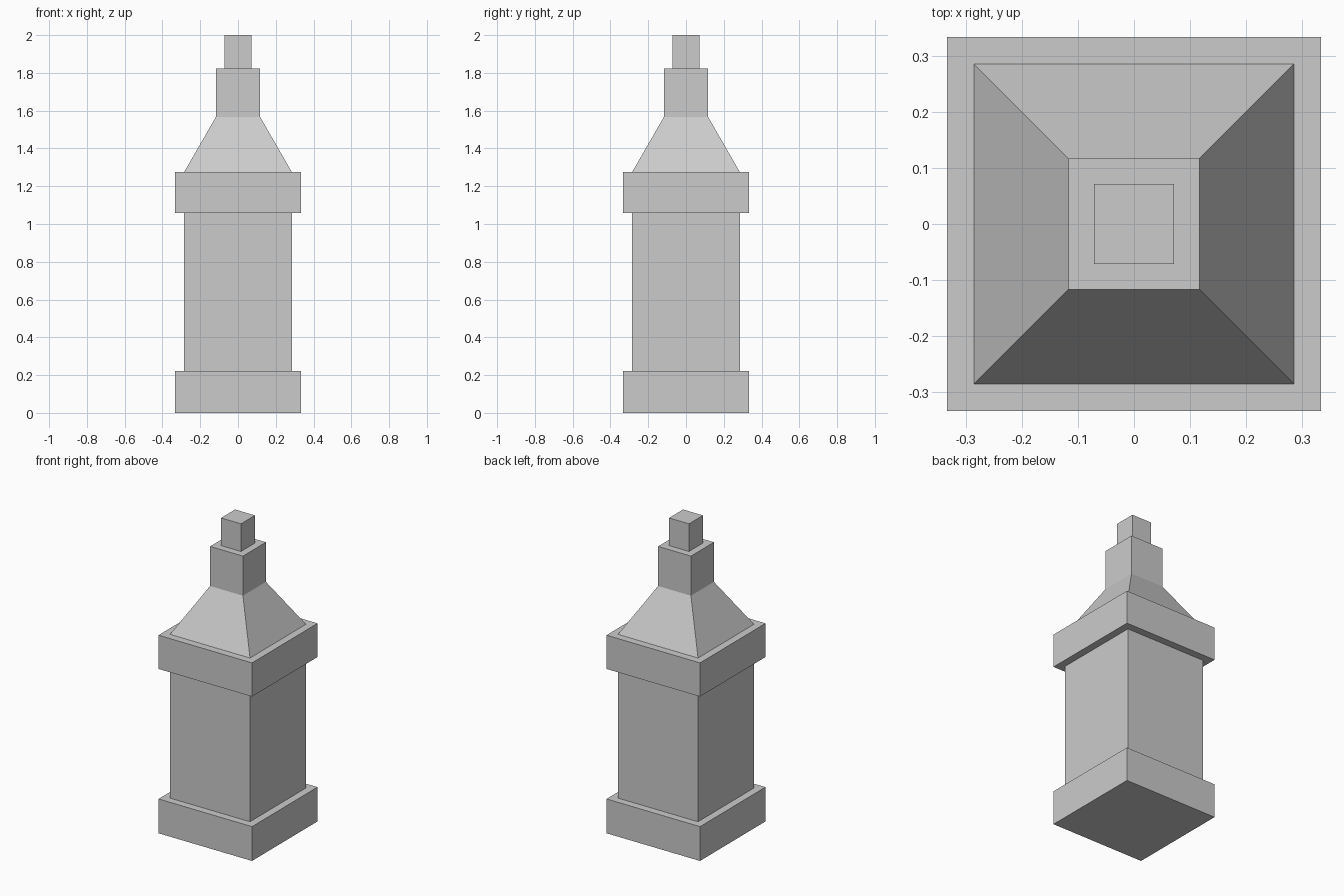
import bpy
import bmesh

if "Cube" in bpy.data.objects:
    bpy.data.objects.remove(bpy.data.objects["Cube"])


def square_part(name, profile, bottom=True, top=True):
    """Stack square rings given as (half width, height) and skin them."""
    bm = bmesh.new()
    corners = ((-1, -1), (1, -1), (1, 1), (-1, 1))
    rings = [[bm.verts.new((x * r, y * r, z)) for x, y in corners]
             for r, z in profile]
    for low, high in zip(rings, rings[1:]):
        for i in range(4):
            j = (i + 1) % 4
            bm.faces.new((low[i], low[j], high[j], high[i]))
    if bottom:
        bm.faces.new(rings[0][::-1])
    if top:
        bm.faces.new(rings[-1])
    mesh = bpy.data.meshes.new(name)
    bm.to_mesh(mesh)
    bm.free()
    obj = bpy.data.objects.new(name, mesh)
    bpy.context.collection.objects.link(obj)
    return obj


WIDE, BODY, NECK, TIP = 0.333, 0.285, 0.117, 0.071

# Wide foot
square_part("base_plinth", [(WIDE, 0), (WIDE, 0.221)])
# Main body, its ends are covered by the plinth and the collar
square_part("shaft", [(BODY, 0.221), (BODY, 1.058)], bottom=False, top=False)
# Wide band above the body
square_part("collar", [(WIDE, 1.058), (WIDE, 1.275)])
# Sloped shoulder running into the straight neck
square_part("shoulder_and_neck",
            [(BODY, 1.275), (NECK, 1.567), (NECK, 1.822)], bottom=False)
# Small block on top
square_part("top_block", [(TIP, 1.822), (TIP, 2.0)], bottom=False)
